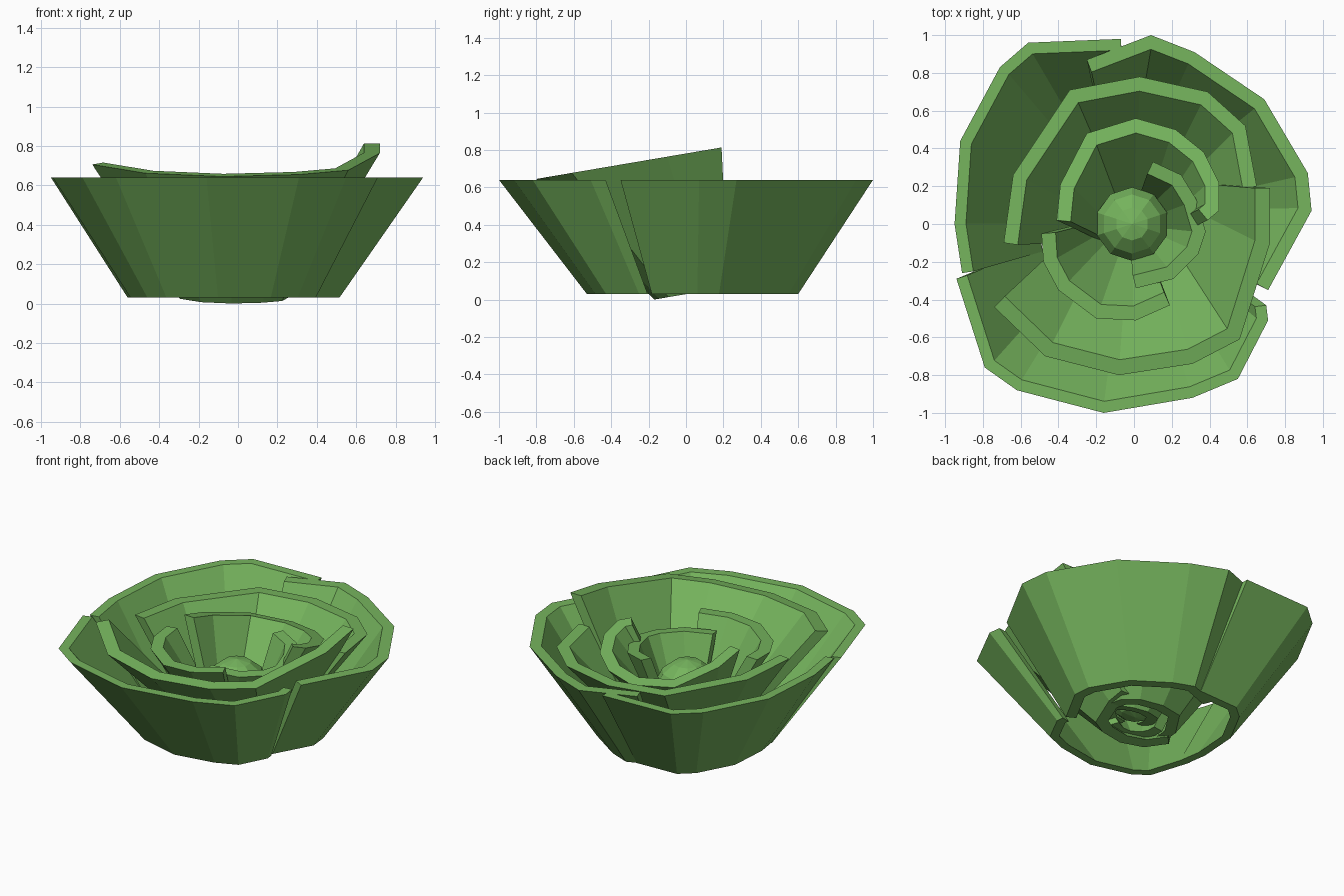
import bpy, bmesh
from mathutils import Vector

if "Cube" in bpy.data.objects:
    bpy.data.objects.remove(bpy.data.objects["Cube"])

green = bpy.data.materials.new("leaf_green")
green.diffuse_color = (0.18, 0.46, 0.11, 1)
green.use_nodes = True
green.node_tree.nodes["Principled BSDF"].inputs["Base Color"].default_value = green.diffuse_color


def finish(name, bm):
    bmesh.ops.recalc_face_normals(bm, faces=bm.faces)
    me = bpy.data.meshes.new(name)
    bm.to_mesh(me)
    bm.free()
    me.materials.append(green)
    bpy.context.collection.objects.link(bpy.data.objects.new(name, me))


def inset(pts, t):
    """Offset an open rim line towards the middle of the rosette."""
    out = []
    n = len(pts)
    for i, p in enumerate(pts):
        dirs = [(pts[j + 1] - pts[j]).normalized() for j in (i - 1, i) if 0 <= j < n - 1]
        normals = [Vector((-d.y, d.x)) for d in dirs]
        m = sum(normals, Vector((0, 0))).normalized()
        m *= t / max(0.6, m.dot(normals[0]))
        out.append(p + (m if m.dot(p) < 0 else -m))
    return out


def petal(name, rim, t, ratio, shift, top, bottom):
    """Slanted shell. top and bottom are tilted planes: (z at origin, slope x, slope y)."""
    outer = [Vector(p) for p in rim]
    inner = inset(outer, t)
    low_out = [p * ratio + Vector(shift) for p in outer]
    low_in = inset(low_out, t * 0.9)
    bm = bmesh.new()

    def row(pts, pl):
        return [bm.verts.new((p.x, p.y, pl[0] + pl[1] * p.x + pl[2] * p.y)) for p in pts]

    loops = [row(outer, top), row(inner, top), row(low_in, bottom), row(low_out, bottom)]
    for k in range(4):
        a, b = loops[k], loops[(k + 1) % 4]
        for i in range(len(outer) - 1):
            bm.faces.new((a[i], a[i + 1], b[i + 1], b[i]))
    for i in (0, -1):
        bm.faces.new([l[i] for l in loops])
    finish(name, bm)


# Outer ring: three level petals
flat_top, flat_low = (0.64, 0, 0), (0.03, 0, 0)
petal("outer_petal_front",
      [(-.94, -.29), (-.79, -.76), (-.62, -.88), (-.16, -1), (.31, -.92), (.55, -.82), (.71, -.51), (.70, -.43)],
      .06, .57, (-.01, .04), flat_top, flat_low)
petal("outer_petal_left",
      [(-.07, .98), (-.56, .96), (-.71, .83), (-.92, .44), (-.95, 0), (-.91, -.26)],
      .06, .59, (0, 0), flat_top, flat_low)
petal("outer_petal_right",
      [(-.25, .87), (.09, 1), (.32, .91), (.69, .66), (.92, .27), (.94, .07), (.71, -.35)],
      .07, .58, (-.03, .02), flat_top, flat_low)

# Middle ring: two petals leaning outwards
petal("middle_petal_front",
      [(.72, .19), (.72, -.1), (.56, -.61), (.31, -.74), (-.08, -.8), (-.47, -.7), (-.74, -.44)],
      .08, .4, (0, .15), (.781, 0, .17), (.029, 0, .17))
petal("middle_petal_back",
      [(-.69, -.1), (-.64, .26), (-.34, .71), (.03, .78), (.39, .7), (.59, .52), (.65, .2)],
      .075, .42, (0, -.04), (.635, 0, -.04), (.05, 0, -.04))

# Inner ring: three tighter petals
petal("inner_petal_back",
      [(-.41, .02), (-.39, .21), (-.25, .48), (.01, .56), (.22, .5), (.37, .38), (.45, .22), (.45, .07), (.39, .02)],
      .075, .42, (0, -.1), (.675, 0, -.26), (.1, 0, -.26))
petal("inner_petal_front",
      [(-.49, -.05), (-.48, -.2), (-.4, -.35), (-.2, -.5), (.01, -.51), (.19, -.43)],
      .075, .42, (0, .04), (.63, .06, .06), (.07, .06, .06))
petal("inner_petal_right",
      [(.10, .33), (.25, .26), (.33, .13), (.38, -.04), (.34, -.16), (.21, -.29), (.01, -.34)],
      .07, .5, (-.01, 0), (.57, -.08, .06), (.12, -.08, .06))

# Round heart in the middle
bm = bmesh.new()
bmesh.ops.create_uvsphere(bm, u_segments=10, v_segments=7, radius=0.2)
bmesh.ops.translate(bm, verts=bm.verts, vec=(-0.01, 0, 0.29))
finish("heart", bm)
